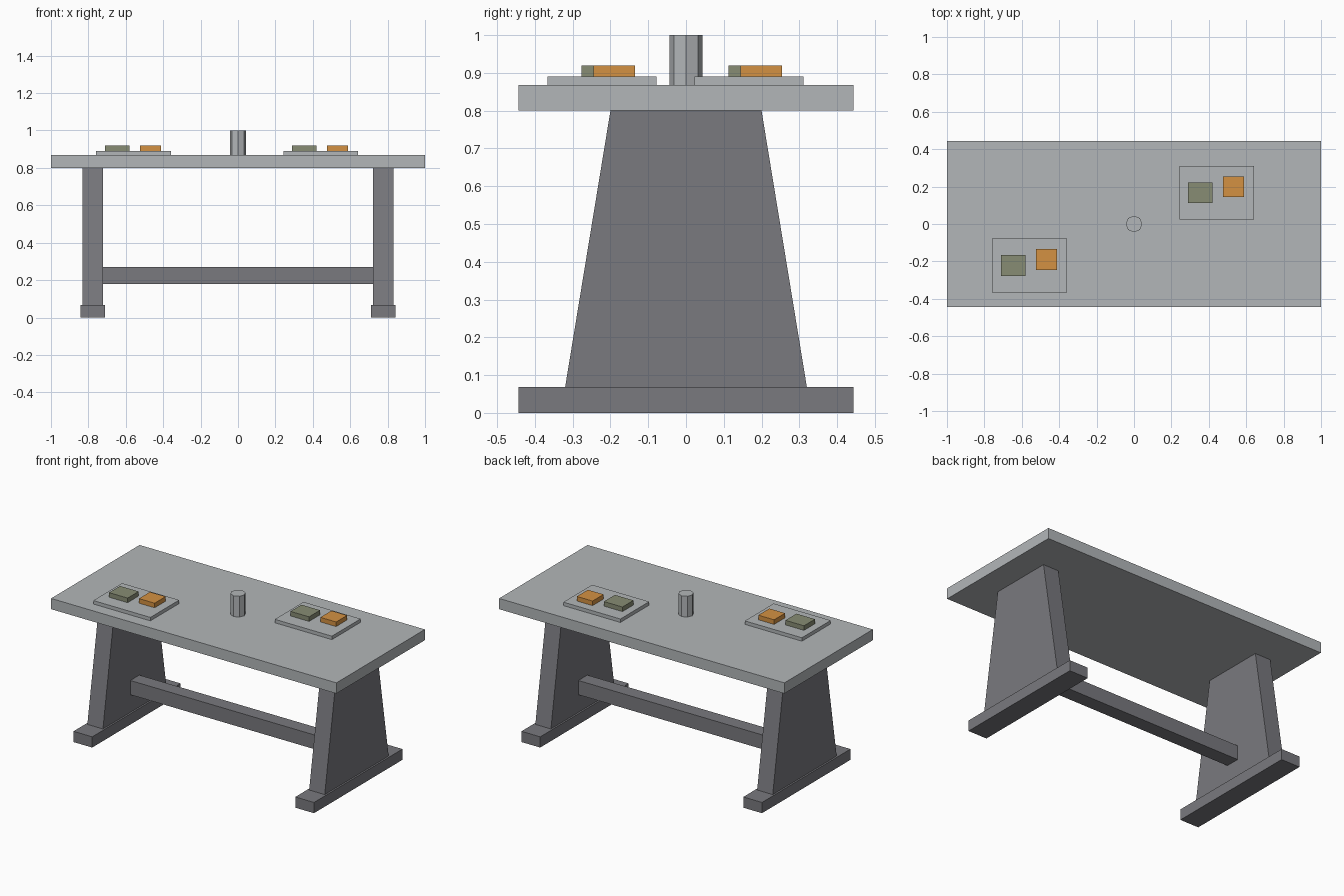
import bpy, bmesh, math

if "Cube" in bpy.data.objects:
    bpy.data.objects.remove(bpy.data.objects["Cube"])


def material(name, srgb):
    m = bpy.data.materials.new(name)
    lin = [c / 12.92 if c <= 0.04045 else ((c + 0.055) / 1.055) ** 2.4 for c in srgb]
    m.diffuse_color = (*lin, 1)
    m.use_nodes = True
    m.node_tree.nodes["Principled BSDF"].inputs["Base Color"].default_value = m.diffuse_color
    return m


LIGHT = material("light grey", (0.70, 0.715, 0.725))
DARK = material("dark grey", (0.475, 0.475, 0.495))
GREEN = material("olive green", (0.53, 0.55, 0.455))
ORANGE = material("orange", (0.83, 0.57, 0.26))


def finish(name, bm, mat):
    bmesh.ops.recalc_face_normals(bm, faces=bm.faces)
    me = bpy.data.meshes.new(name)
    bm.to_mesh(me)
    bm.free()
    me.materials.append(mat)
    ob = bpy.data.objects.new(name, me)
    bpy.context.collection.objects.link(ob)
    return ob


def box(name, x, y, z, mat, taper=1.0):
    """Box from (min, max) ranges; taper scales the top in y."""
    bm = bmesh.new()
    bmesh.ops.create_cube(bm, size=1)
    for v in bm.verts:
        top = v.co.z > 0
        mid, half = (y[0] + y[1]) / 2, (y[1] - y[0]) / 2
        v.co = (x[v.co.x > 0],
                mid + math.copysign(half, v.co.y) * (taper if top else 1),
                z[top])
    return finish(name, bm, mat)


# Table top and stretcher beam
box("table_top", (-1, 1), (-0.443, 0.443), (0.80, 0.868), LIGHT)
box("stretcher", (-0.73, 0.73), (-0.045, 0.045), (0.18, 0.27), DARK)

# Tapered leg panels on wide feet
for side, s in (("left", -1), ("right", 1)):
    box(side + "_leg", sorted((s * 0.723, s * 0.832)), (-0.32, 0.32),
        (0.068, 0.80), DARK, taper=0.20 / 0.32)
    box(side + "_foot", sorted((s * 0.712, s * 0.843)), (-0.443, 0.443),
        (0, 0.068), DARK)

# Two trays, each with a green and an orange block
for side, cx, cy in (("left", -0.558, -0.222), ("right", 0.442, 0.167)):
    box(side + "_tray", (cx - 0.2, cx + 0.2), (cy - 0.144, cy + 0.144),
        (0.868, 0.89), LIGHT)
    box(side + "_green_block", (cx - 0.152, cx - 0.022), (cy - 0.055, cy + 0.055),
        (0.89, 0.919), GREEN)
    box(side + "_orange_block", (cx + 0.035, cx + 0.145), (cy - 0.023, cy + 0.087),
        (0.89, 0.919), ORANGE)

# Cup in the middle
bm = bmesh.new()
bmesh.ops.create_cone(bm, cap_ends=True, segments=8, radius1=0.044, radius2=0.044, depth=0.132)
for v in bm.verts:
    v.co.z += 0.934
finish("cup", bm, LIGHT)
